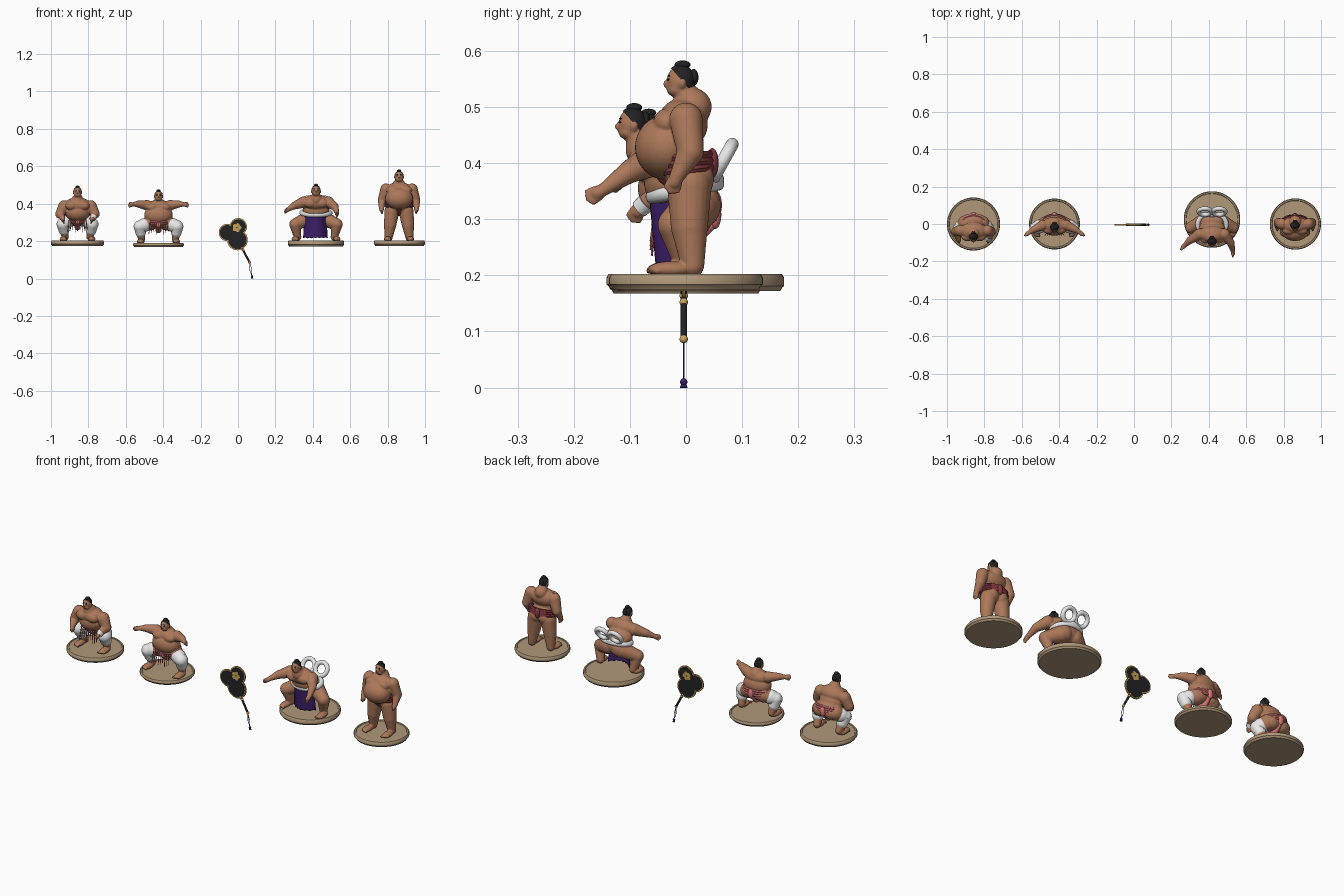
import bpy, bmesh, math
from mathutils import Vector, Matrix

cube = bpy.data.objects.get("Cube")
if cube:
    bpy.data.objects.remove(cube)


def material(name, *srgb):
    m = bpy.data.materials.new(name)
    col = [((c / 255 + 0.055) / 1.055) ** 2.4 for c in srgb] + [1]
    m.diffuse_color = col
    m.use_nodes = True
    m.node_tree.nodes["Principled BSDF"].inputs["Base Color"].default_value = col
    return m


SKIN = material("skin", 172, 120, 90)
BLACK = material("black", 34, 34, 36)
TAN = material("tan clay", 176, 152, 122)
PINK = material("salmon cloth", 218, 122, 120)
MAROON = material("maroon cloth", 134, 58, 66)
WHITE = material("white cloth", 232, 232, 232)
PURPLE = material("purple cloth", 62, 32, 108)
GOLD = material("gold", 202, 164, 88)


# ---- shape helpers ----
def finish(bm, name, *mats, remesh=False, angle=40):
    me = bpy.data.meshes.new(name)
    bm.to_mesh(me)
    bm.free()
    ob = bpy.data.objects.new(name, me)
    bpy.context.collection.objects.link(ob)
    if remesh:
        r = ob.modifiers.new("fuse", "REMESH")
        r.mode, r.voxel_size = "VOXEL", 0.003
        s = ob.modifiers.new("soften", "SMOOTH")
        s.factor, s.iterations = 0.5, 5
        dg = bpy.context.evaluated_depsgraph_get()
        ob.data = bpy.data.meshes.new_from_object(ob.evaluated_get(dg))
        ob.modifiers.clear()
        ob.data.name = name
    ob.data.materials.clear()
    for m in mats:
        ob.data.materials.append(m)
    bpy.ops.object.select_all(action="DESELECT")
    ob.select_set(True)
    bpy.context.view_layer.objects.active = ob
    bpy.ops.object.shade_smooth_by_angle(angle=math.radians(angle))
    return ob


def ball(bm, c, r, seg=20):
    r = (r, r, r) if isinstance(r, (int, float)) else r
    mat = Matrix.Translation(c) @ Matrix.Diagonal((*r, 1))
    return bmesh.ops.create_uvsphere(bm, u_segments=seg, v_segments=seg // 2 + 2,
                                     radius=1, matrix=mat)["verts"]


def rod(bm, a, b, ra, rb, seg=20):
    a, b = Vector(a), Vector(b)
    mat = Matrix.Translation((a + b) / 2) @ (b - a).to_track_quat("Z", "Y").to_matrix().to_4x4()
    bmesh.ops.create_cone(bm, cap_ends=True, segments=seg, radius1=ra, radius2=rb,
                          depth=(b - a).length, matrix=mat)


def limb(bm, pts):
    for p in pts:
        ball(bm, p[:3], p[3])
    for p, q in zip(pts, pts[1:]):
        rod(bm, p[:3], q[:3], p[3], q[3])


def lathe(bm, profile, mat, seg=56, closed=False):
    rings = [[bm.verts.new(mat @ Vector((r * math.cos(t), r * math.sin(t), z)))
              for t in (2 * math.pi * i / seg for i in range(seg))] for r, z in profile]
    pairs = list(zip(rings, rings[1:])) + ([(rings[-1], rings[0])] if closed else [])
    for a, b in pairs:
        for i in range(seg):
            j = (i + 1) % seg
            bm.faces.new((a[i], a[j], b[j], b[i]))
    if not closed:
        bm.faces.new(rings[0][::-1])
        bm.faces.new(rings[-1])


def circle(r, n=12):
    return [(r * math.cos(2 * math.pi * i / n), r * math.sin(2 * math.pi * i / n)) for i in range(n)]


def mix(p, q, t):
    return [a + (b - a) * t for a, b in zip(p, q)]


def flip(p, s):
    return (p[0] * s, *p[1:])


def stand(name, x, y, r, bottom, top):
    bm = bmesh.new()
    lathe(bm, [(r - .007, bottom), (r - .003, bottom + .007), (r, bottom + .009), (r, top - .006),
               (r - .004, top), (r - .011, top), (r - .013, top - .003)],
          Matrix.Translation((x, y, 0)), 64)
    finish(bm, name + "_stand", TAN)


# ---- one wrestler: balls, limbs and head fused into a smooth body ----
def wrestler(name, x, balls, legs, foot, arms, head, s, belt, cloth, pads=False, fringe=None):
    at = Vector((x, 0, 0))
    bm = bmesh.new()
    for c, r in balls:
        for side in ((1, -1) if c[0] else (1,)):
            ball(bm, flip(c, side), r, 32)
    for side in (1, -1):
        limb(bm, [flip(p, side) for p in legs])
        ball(bm, flip(foot, side), (.021, .04, .014))
        for k in range(5):
            ball(bm, (side * (foot[0] - .014 + k * .007), foot[1] - .036 + k * .003, foot[2] - .003), .006, 10)
    for pts, tip, side in arms:
        pts = [flip(p, side) for p in pts]
        wrist, tip = Vector(pts[-1][:3]), Vector(flip(tip, side))
        limb(bm, pts + [(*(wrist.lerp(tip, .4)), .012)])
        d = (tip - wrist).normalized()
        across = d.cross(Vector((side, .3, .2))).normalized()
        for k in range(-2, 3):
            root = wrist.lerp(tip, .4) + across * k * .0045
            limb(bm, [(*root, .0055), (*(tip + across * k * .006 - d * abs(k) * .003), .0042)])
    h = Vector(head)
    limb(bm, [(0, h.y + .022, h.z - .045, .034), (*(h + Vector((0, .006, -.014))), .021 * s)])
    ball(bm, h, Vector((.024, .026, .031)) * s)
    ball(bm, h + Vector((0, -.007, -.015)) * s, Vector((.021, .019, .014)) * s)
    ball(bm, h + Vector((0, -.027, -.004)) * s, Vector((.006, .006, .007)) * s)
    for side in (1, -1):
        ball(bm, h + Vector((side * .025, .004, -.003)) * s, Vector((.004, .006, .009)) * s)
    bmesh.ops.translate(bm, verts=bm.verts, vec=at)
    finish(bm, name + "_body", SKIN, remesh=True, angle=80)

    # hair, topknot and eyes
    bm = bmesh.new()
    ball(bm, h, Vector((.026, .0285, .0325)) * s, 28)
    bmesh.ops.bisect_plane(bm, geom=bm.verts[:] + bm.edges[:] + bm.faces[:],
                           plane_co=h + Vector((0, -.004, .010)) * s, plane_no=(0, .75, .65),
                           clear_inner=True)
    ball(bm, h + Vector((0, .004, .032)) * s, Vector((.012, .015, .008)) * s)
    ball(bm, h + Vector((0, .025, .008)) * s, Vector((.013, .009, .016)) * s)
    for side in (1, -1):
        ball(bm, h + Vector((side * .010, -.0225, .004)) * s, Vector((.004, .003, .0018)) * s, 10)
        ball(bm, h + Vector((side * .010, -.0215, .011)) * s, Vector((.005, .003, .0015)) * s, 10)
    bmesh.ops.translate(bm, verts=bm.verts, vec=at)
    finish(bm, name + "_hair_and_eyes", BLACK)

    # belt with back knot and crotch strip
    if cloth:
        y, z, rx, ry, high, tilt = belt
        bm = bmesh.new()
        m = Matrix.Translation((x, y, z)) @ Matrix.Rotation(tilt, 4, "X") @ Matrix.Diagonal((rx, ry, 1, 1))
        for k in (-1, 0, 1):
            z0, half = k * high / 3, high / 6
            lathe(bm, [(.8, z0 - half), (.98, z0 - half), (1.02, z0), (.98, z0 + half), (.8, z0 + half)],
                  m, closed=True)
        ball(bm, (x, y + ry - .002, z), (.015, .011, high * .75))
        limb(bm, [(x, y + ry - .012, z - .02, .010), (x, y, z - .05, .016), (x, y - ry + .014, z - .02, .018)])
        for i in range(9 if fringe else 0):
            px = x + (i - 4) * .011
            rod(bm, (px, fringe[0], z - .005), (px + (i - 4) * .002, fringe[0] - .008, fringe[1] + (i % 3) * .008),
                .0022, .0018, 8)
        finish(bm, name + "_belt", cloth)
    if pads:
        bm = bmesh.new()
        for side in (1, -1):
            pts = [mix(legs[0], legs[1], .6), legs[1], mix(legs[1], legs[2], .45)]
            limb(bm, [(x + side * p[0], *p[1:3], p[3] + .004) for p in pts])
        finish(bm, name + "_knee_pads", WHITE)


def both(pts, tip):
    return [(pts, tip, 1), (pts, tip, -1)]


# ---- standing wrestler ----
stand("tall", .863, 0, .137, .175, .202)
wrestler("tall", .861,
         [((0, -.035, .428), (.074, .056, .058)), ((0, -.006, .47), (.074, .045, .046)),
          ((0, .002, .385), (.07, .044, .042)), ((.034, -.036, .472), (.034, .022, .025)),
          ((.028, .02, .372), (.034, .03, .035))],
         [(.038, .006, .36, .040), (.048, .006, .285, .033), (.056, .012, .218, .021)],
         (.06, -.028, .211),
         both([(.07, 0, .478, .030), (.09, .008, .42, .024), (.094, -.015, .378, .014)], (.092, -.028, .348)),
         (0, -.01, .545), .95, (0, .4, .077, .049, .036, .1), MAROON)

# ---- crouching wrestler with hands low ----
stand("low", -.858, 0, .142, .175, .202)
low_arm = [(.072, -.035, .387, .031), (.094, -.04, .345, .025), (.08, -.08, .325, .014)]
wrestler("low", -.858,
         [((0, -.038, .392), (.07, .05, .042)), ((0, -.03, .355), (.066, .056, .05)),
          ((0, .008, .325), (.066, .046, .045)), ((.032, -.07, .39), (.032, .022, .024)),
          ((.03, .022, .315), (.036, .03, .034))],
         [(.045, .005, .315, .040), (.078, -.028, .29, .030), (.066, .005, .222, .019)],
         (.075, -.025, .211), both(low_arm, (.074, -.096, .297)),
         (0, -.07, .461), .9, (.003, .325, .07, .052, .034, .3), PINK, True, (-.055, .245))
bm = bmesh.new()
rod(bm, (-.858 + .085, -.07, .33), (-.858 + .079, -.083, .318), .018, .016)
finish(bm, "low_wrist_wrap", WHITE)

# ---- squatting wrestler with open arms ----
stand("open", -.425, 0, .136, .168, .190)
wrestler("open", -.425,
         [((0, -.008, .34), (.076, .054, .054)), ((0, -.004, .383), (.068, .042, .038)),
          ((0, .004, .31), (.07, .044, .04)), ((.032, -.03, .382), (.032, .022, .023)),
          ((.032, .018, .3), (.036, .028, .032))],
         [(.045, .002, .296, .040), (.1, -.022, .278, .029), (.09, 0, .208, .018)],
         (.095, -.028, .198),
         both([(.062, -.006, .392, .028), (.108, -.028, .398, .019), (.137, -.047, .397, .011)], (.16, -.062, .393)),
         (0, -.02, .441), .9, (.002, .308, .075, .052, .034, .12), PINK, True, (-.053, .235))

# ---- ceremonial wrestler: rope, loops and apron ----
stand("ceremony", .417, .024, .151, .172, .202)
shoulder = (.066, -.055, .408, .031)
wrestler("ceremony", .417,
         [((0, -.055, .408), (.07, .046, .042)), ((0, -.025, .365), (.07, .05, .05)),
          ((0, .015, .335), (.07, .044, .046)), ((.032, -.082, .402), (.032, .022, .024)),
          ((.032, .03, .325), (.038, .032, .04))],
         [(.045, .015, .318, .042), (.112, -.02, .29, .031), (.098, -.002, .222, .020)],
         (.11, -.03, .211),
         [([shoulder, (.1, -.1, .385, .021), (.112, -.145, .354, .012)], (.112, -.176, .336), 1),
          ([shoulder, (.115, -.085, .39, .021), (.145, -.113, .372, .012)], (.168, -.136, .357), -1)],
         (0, -.096, .469), .95, None, None)
bm = bmesh.new()
place = Matrix.Translation((.417, -.002, .352)) @ Matrix.Rotation(.2, 4, "X") @ Matrix.Diagonal((1, .8, 1, 1))
lathe(bm, [(.076 + a, b) for a, b in circle(.013)], place, closed=True)
for side in (1, -1):
    place = Matrix.Translation((.417 + side * .038, .066, .404)) @ Matrix.Rotation(math.radians(61), 4, "X")
    lathe(bm, [(.034 + a, b) for a, b in circle(.0115)], place, closed=True)
ball(bm, (.417, .052, .37), (.03, .016, .016))
finish(bm, "ceremony_rope", WHITE)

# apron: zigzag columns coloured in turn, gold edges and hem
bm = bmesh.new()
cols, rows = 12, 14
grid = []
for r in range(rows + 1):
    row = []
    for c in range(cols + 1):
        u = 2 * c / cols - 1
        zig = .007 * (r % 2) if 2 <= c <= 9 else 0
        lx = u * (.058 + .008 * r / rows) + zig
        hem = .004 * (c % 2) if r == rows else 0
        row.append(bm.verts.new((.414 + lx, -.066 + .04 * u * u + .012 * r / rows, .342 - .009 * r + hem)))
    grid.append(row)
for r in range(rows):
    for c in range(cols):
        f = bm.faces.new((grid[r][c], grid[r + 1][c], grid[r + 1][c + 1], grid[r][c + 1]))
        striped = c in (2, 4, 6, 8) and 2 <= r < rows - 2
        f.material_index = 1 if striped else 2 if c in (0, cols - 1) else 0
apron = finish(bm, "ceremony_apron", PURPLE, WHITE, GOLD, angle=60)
apron.modifiers.new("cloth", "SOLIDIFY").thickness = .004

# ---- three-lobed referee fan ----
FY = -.004
lobes = [(-.057, .246, .046), (.002, .277, .046), (-.003, .206, .055)]


def disc(bm, x, z, r, thick):
    rod(bm, (x, FY - thick / 2, z), (x, FY + thick / 2, z), r, r, 40)


for name, mat, inset, thick in (("fan_rim", GOLD, 0, .007), ("fan_panel", BLACK, .006, .010)):
    bm = bmesh.new()
    for fx, fz, r in lobes:
        disc(bm, fx, fz, r - inset, thick)
    disc(bm, -.025, .24, .03, thick)
    finish(bm, name, mat)
bm = bmesh.new()
for i in range(5):
    t = i * math.tau / 5
    disc(bm, -.006 + .014 * math.cos(t), .272 + .014 * math.sin(t), .0105, .012)
finish(bm, "fan_emblem", GOLD)

# handle, collars, cord and tassel
top, low = Vector((.020, FY, .166)), Vector((.063, FY, .084))
bm = bmesh.new()
rod(bm, top, low, .0055, .0055)
rod(bm, (-.04, FY, .28), top, .006, .006)
finish(bm, "fan_handle", BLACK)
bm = bmesh.new()
for t in (.03, .17, .97):
    ball(bm, top.lerp(low, t), .0075)
finish(bm, "fan_collars", GOLD)
bm = bmesh.new()
for bend in (-.005, .006):
    mid = Vector((.068 + bend, FY, .045))
    rod(bm, low, mid, .0014, .0014, 8)
    rod(bm, mid, (.075, FY, .012), .0014, .0014, 8)
ball(bm, (.075, FY, .010), .0065)
rod(bm, (.075, FY, .008), (.076, FY, 0), .003, .007)
finish(bm, "fan_cord_and_tassel", PURPLE)
